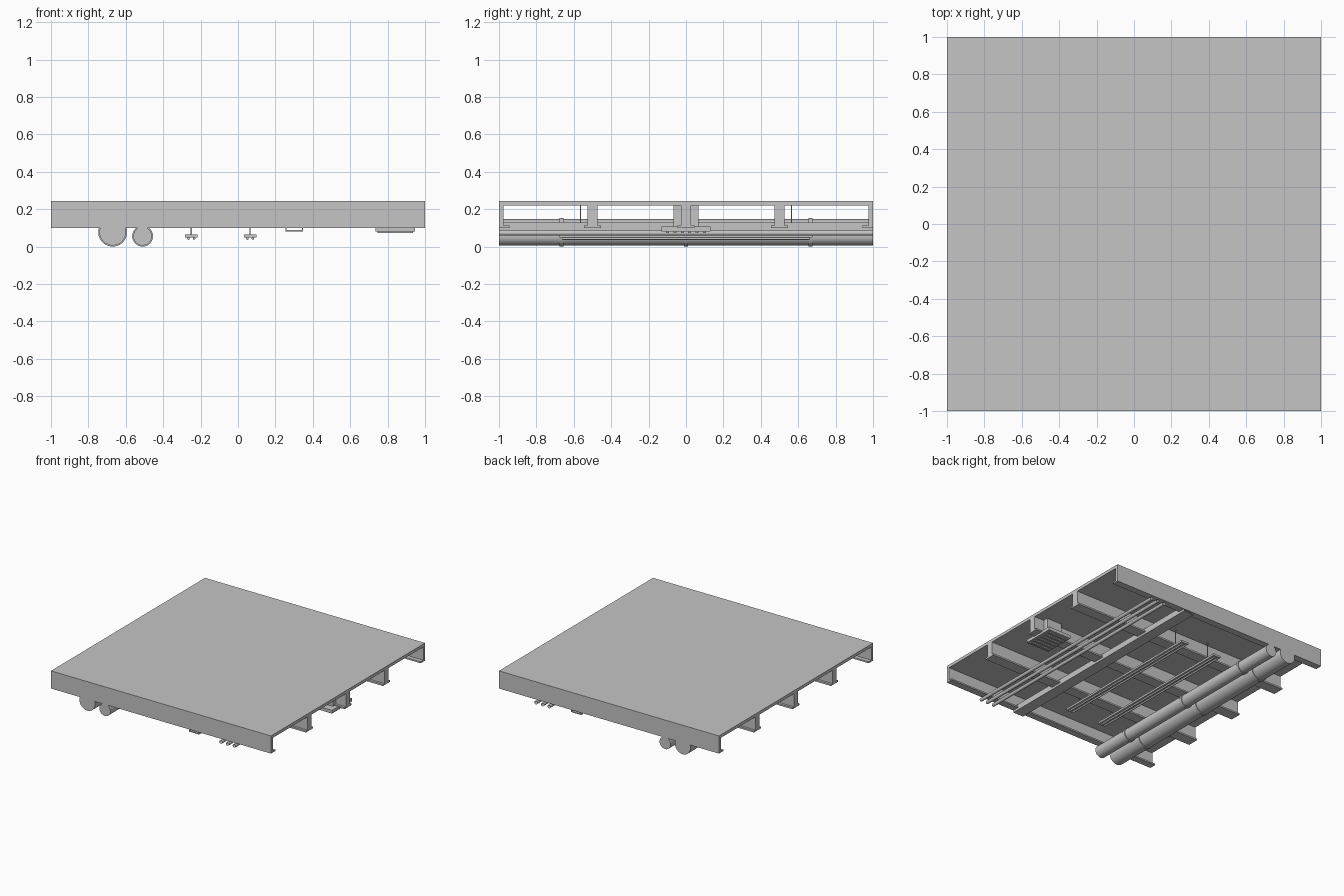
import bpy, math
from mathutils import Matrix

if "Cube" in bpy.data.objects:
    bpy.data.objects.remove(bpy.data.objects["Cube"])

grey = bpy.data.materials.new("light_grey")
grey.diffuse_color = (0.56, 0.56, 0.56, 1)
grey.use_nodes = True
grey.node_tree.nodes["Principled BSDF"].inputs["Base Color"].default_value = grey.diffuse_color


def finish(ob, name):
    ob.name = name
    ob.data.materials.append(grey)
    return ob


def box(name, x0, x1, y0, y1, z0, z1):
    bpy.ops.mesh.primitive_cube_add(size=1)
    ob = bpy.context.object
    ob.data.transform(Matrix.Translation(((x0 + x1) / 2, (y0 + y1) / 2, (z0 + z1) / 2))
                      @ Matrix.Diagonal((x1 - x0, y1 - y0, z1 - z0, 1)))
    return finish(ob, name)


def tube(name, x, y, z, r, length, sides=24, fill='NGON'):
    """Cylinder running along y."""
    bpy.ops.mesh.primitive_cylinder_add(vertices=sides, radius=r, depth=length,
                                        end_fill_type=fill, location=(x, y, z),
                                        rotation=(math.pi / 2, 0, 0))
    ob = bpy.context.object
    bpy.ops.object.shade_smooth_by_angle(angle=math.radians(40))
    return finish(ob, name)


def extrude(name, profile, axis):
    """Closed profile of (across, z) points swept from -1 to 1 along x or y."""
    n = len(profile)
    verts = [(t, a, z) if axis == 'x' else (a, t, z)
             for t in (-1, 1) for a, z in profile]
    faces = [(i, (i + 1) % n, n + (i + 1) % n, n + i) for i in range(n)]
    faces += [tuple(range(n))[::-1], tuple(range(n, 2 * n))]
    me = bpy.data.meshes.new(name)
    me.from_pydata(verts, [], faces)
    ob = bpy.data.objects.new(name, me)
    bpy.context.collection.objects.link(ob)
    bpy.context.view_layer.objects.active = ob
    bpy.ops.object.mode_set(mode='EDIT')
    bpy.ops.mesh.select_all(action='SELECT')
    bpy.ops.mesh.normals_make_consistent(inside=False)
    bpy.ops.object.mode_set(mode='OBJECT')
    return finish(ob, name)


# Ceiling slab
box("slab", -1, 1, -1, 1, 0.22, 0.245)

# Edge beams: L sections with the flange turned inward
for s in (-1, 1):
    pts = [(1, 0.22), (1, 0.10), (0.943, 0.10), (0.943, 0.112), (0.977, 0.112), (0.977, 0.22)]
    extrude("edge_beam", [(s * a, z) for a, z in pts], 'x')

# Inner beams: inverted T sections
half = [(0.027, 0.22), (0.027, 0.113), (0.046, 0.113), (0.046, 0.10)]
for y in (-0.5, 0, 0.5):
    extrude("inner_beam", [(y + a, z) for a, z in half]
            + [(y - a, z) for a, z in reversed(half)], 'x')

# Large pipes with collars
for x, z, r in ((-0.67, 0.077, 0.071), (-0.51, 0.056, 0.05)):
    tube("large_pipe", x, 0, z, r, 2)
    for y in (-0.665, 0, 0.665):
        tube("pipe_collar", x, y, z, r + 0.006, 0.022)

# Three thin open conduits
for x in (0.545, 0.605, 0.665):
    tube("conduit", x, 0, 0.073, 0.014, 2, 12, 'NOTHING')

# Open cable tray
extrude("cable_tray", [(0.253, 0.13), (0.253, 0.082), (0.347, 0.082), (0.347, 0.13),
                       (0.342, 0.13), (0.342, 0.089), (0.258, 0.089), (0.258, 0.13)], 'y')

# Hanging strip lights
for x in (-0.25, 0.065):
    box("light_housing", x - 0.033, x + 0.033, -0.675, 0.675, 0.05, 0.066)
    for s in (-1, 1):
        tube("light_tube", x + s * 0.015, 0, 0.043, 0.007, 1.32, 10)
        box("light_hanger", x - 0.003, x + 0.003, s * 0.565 - 0.003, s * 0.565 + 0.003,
            0.06, 0.225)

# Air vent with neck and slats
box("vent_box", 0.735, 0.945, -0.13, 0.13, 0.082, 0.108)
box("vent_neck", 0.77, 0.91, -0.068, 0.068, 0.108, 0.22)
for i in range(6):
    y = -0.1 + i * 0.04
    box("vent_slat", 0.745, 0.935, y - 0.008, y + 0.008, 0.073, 0.083)
